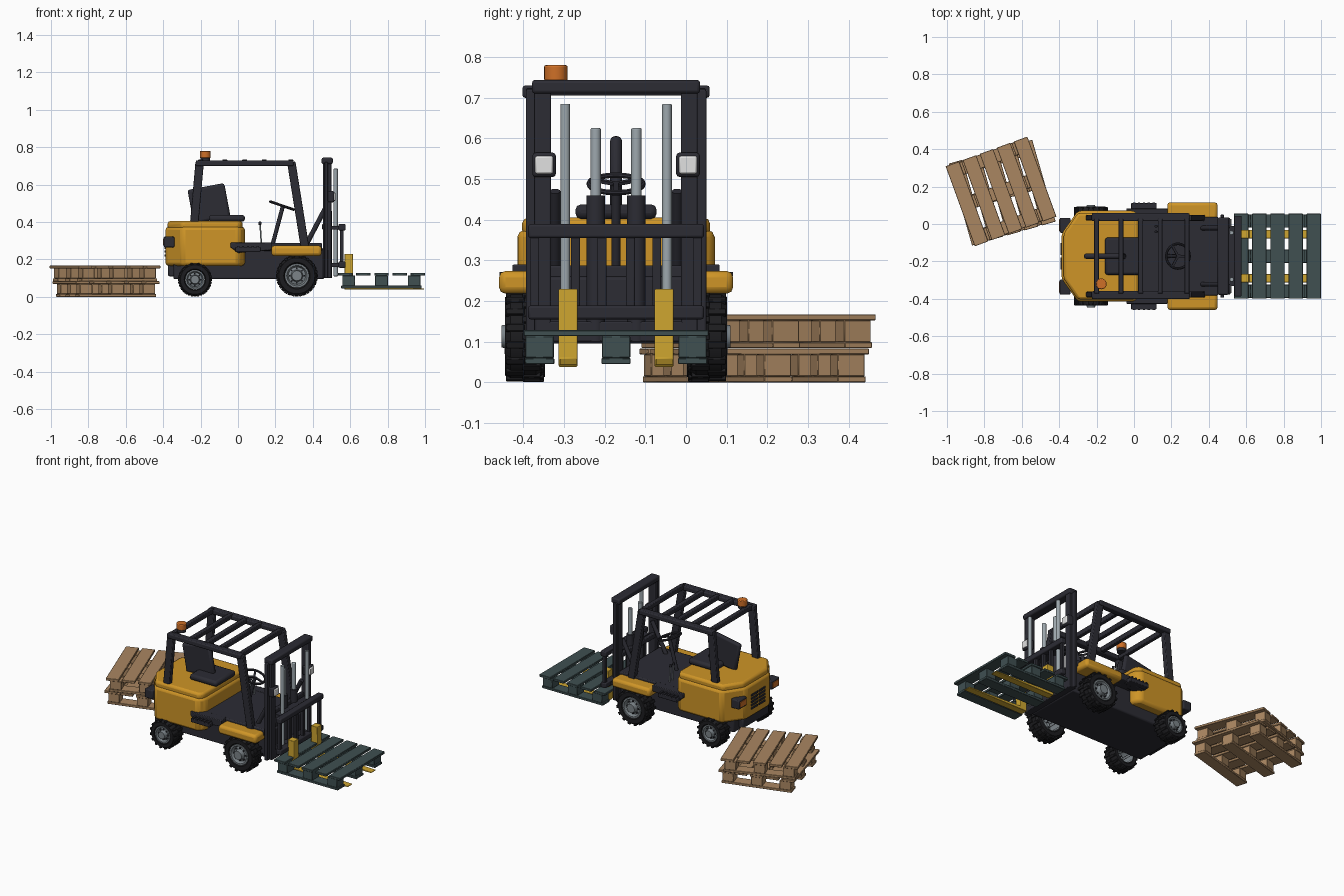
import bpy, bmesh, math
from mathutils import Vector, Matrix

default = bpy.data.objects.get("Cube")
if default:
    bpy.data.objects.remove(default)


def material(name, *rgb):
    m = bpy.data.materials.new(name)
    m.use_nodes = True
    m.diffuse_color = (*rgb, 1)
    m.node_tree.nodes["Principled BSDF"].inputs["Base Color"].default_value = (*rgb, 1)
    return m


YELLOW = material("body yellow", .62, .3, .02)
FORK = material("fork yellow", .62, .38, .03)
DARK = material("charcoal", .025, .025, .034)
RUBBER = material("rubber", .012, .012, .014)
STEEL = material("polished steel", .34, .39, .42)
RIM = material("rim grey", .2, .23, .25)
SLATE = material("slate green", .05, .08, .083)
WOOD = material("pallet wood", .4, .24, .12)
LAMP = material("lamp white", .75, .75, .75)
ORANGE = material("signal orange", .62, .16, .02)

TRUCK = Matrix.Translation((0, -.172, 0))
SIDES = (("left", 1), ("right", -1))


def finish(name, bm, mat, bevel=0, place=TRUCK, segments=2):
    bmesh.ops.recalc_face_normals(bm, faces=bm.faces)
    mesh = bpy.data.meshes.new(name)
    bm.to_mesh(mesh)
    bm.free()
    mesh.materials.append(mat)
    mesh.shade_smooth()
    mesh.set_sharp_from_angle(angle=math.radians(35))
    ob = bpy.data.objects.new(name, mesh)
    bpy.context.collection.objects.link(ob)
    ob.matrix_world = place
    if bevel:
        mod = ob.modifiers.new("rounded edges", 'BEVEL')
        mod.width, mod.segments = bevel, segments
    return ob


def add_box(bm, centre, size, turn=Matrix()):
    m = turn @ Matrix.Translation(centre) @ Matrix.Diagonal((*size, 1))
    bmesh.ops.create_cube(bm, size=1, matrix=m)


def box(name, x, y, z, mat, bevel=0):
    """Box from (low, high) ranges."""
    bm = bmesh.new()
    add_box(bm, [sum(r) / 2 for r in (x, y, z)], [abs(r[1] - r[0]) for r in (x, y, z)])
    return finish(name, bm, mat, bevel)


def prism(name, points, low, high, mat, bevel=0, axis='Z'):
    """Extrude an outline along Z (points are x, y) or Y (points are x, z)."""
    bm = bmesh.new()
    place = (lambda a, b, h: (a, b, h)) if axis == 'Z' else (lambda a, b, h: (a, h, b))
    face = bm.faces.new([bm.verts.new(place(a, b, low)) for a, b in points])
    new = bmesh.ops.extrude_face_region(bm, geom=[face])["geom"]
    shift = Vector(place(0, 0, high - low))
    bmesh.ops.translate(bm, vec=shift, verts=[v for v in new if isinstance(v, bmesh.types.BMVert)])
    return finish(name, bm, mat, bevel)


def along(p, q):
    p, q = Vector(p), Vector(q)
    turn = (q - p).to_track_quat('Z', 'Y').to_matrix().to_4x4()
    return Matrix.Translation((p + q) / 2) @ turn, (q - p).length


def beam(name, p, q, wide, deep, mat, bevel=.004):
    m, length = along(p, q)
    bm = bmesh.new()
    add_box(bm, (0, 0, 0), (wide, deep, length), m)
    return finish(name, bm, mat, bevel)


def rod(name, p, q, r, mat, sides=16, bevel=0):
    m, length = along(p, q)
    bm = bmesh.new()
    bmesh.ops.create_cone(bm, cap_ends=True, segments=sides, radius1=r, radius2=r, depth=length, matrix=m)
    return finish(name, bm, mat, bevel)


def lathe(name, profile, place, mat, steps=32):
    """Spin (radius, y) points around the Y axis."""
    bm = bmesh.new()
    verts = [bm.verts.new((r, y, 0)) for r, y in profile]
    edges = [bm.edges.new(pair) for pair in zip(verts, verts[1:])]
    bmesh.ops.spin(bm, geom=verts + edges, cent=(0, 0, 0), axis=(0, 1, 0), angle=math.tau, steps=steps)
    bmesh.ops.remove_doubles(bm, verts=bm.verts, dist=.0001)
    return finish(name, bm, mat, 0, place)


def wheel(name, x, y, r, side):
    place = TRUCK @ Matrix.Translation((x, side * y, r)) @ Matrix.Diagonal((1, side, 1, 1))
    if side < 0:
        place = TRUCK @ Matrix.Translation((x, -y, r)) @ Matrix.Rotation(math.pi, 4, 'Z')
    w, inner = .045, r * .57
    tyre = [(inner, w * .8), (inner * 1.1, w), (r * .85, w), (r * .95, w * .7)]
    tyre += [(a, -b) for a, b in reversed(tyre)]
    lathe(name + "_tyre", tyre + tyre[:1], place, RUBBER)
    # staggered tread lugs
    bm = bmesh.new()
    for k in range(32):
        turn = Matrix.Rotation(math.tau * k / 32, 4, 'Y')
        add_box(bm, (r * .93, w * (.45 if k % 2 else -.45), 0), (r * .12, w, r * .16), turn)
    finish(name + "_tread", bm, RUBBER, .002, place, 1)
    # dished rim with hub and bolts
    lathe(name + "_rim", [(inner, -w), (inner, w * .95), (inner * .85, w * .95), (inner * .72, w * .5),
          (inner * .5, w * .6), (inner * .42, w * 1.2), (0, w * 1.2)], place, RIM, 24)
    bm = bmesh.new()
    for k in range(8):
        add_box(bm, (inner * .6, w * .6, 0), (.008, .014, .008), Matrix.Rotation(math.tau * k / 8, 4, 'Y'))
    finish(name + "_bolts", bm, DARK, 0, place)


def pallet(name, place, mat):
    bm = bmesh.new()
    for k in range(-2, 3):
        add_box(bm, (k * .097, 0, .076), (.077, .455, .015))
    for j in (-1, 0, 1):
        add_box(bm, (0, j * .188, .0075), (.43, .072, .015))
        for i in (-1, 0, 1):
            add_box(bm, (i * .175, j * .188, .042), (.068, .07, .054))
    finish(name, bm, mat, .002, place, 1)


# pallets: one carried, two stacked on the ground
pallet("carried_pallet", TRUCK @ Matrix.Translation((.767, 0, .045)), SLATE)
for name, x, y, z, turn in (("lower_pallet", -.705, .168, 0, 16), ("upper_pallet", -.711, .174, .084, 20)):
    pallet(name, Matrix.Translation((x, y, z)) @ Matrix.Rotation(math.radians(turn), 4, 'Z'), WOOD)

# chassis, floor and counterweight body
box("chassis", (-.345, .46), (-.18, .18), (.095, .26), DARK, .008)
box("floor", (0, .45), (-.21, .21), (.245, .288), DARK, .006)


def plan(inset):
    half = [(.037 - inset, .2), (.005, .243 - inset), (-.3, .243 - inset), (-.388 + inset, .12)]
    return half + [(x, -y) for x, y in reversed(half)]


prism("counterweight", plan(0), .165, .375, YELLOW, .018)
prism("engine_cover", plan(.012), .36, .405, YELLOW, .014)

# rear grille and bumper
for k in range(5):
    for side, s in SIDES:
        box(f"grille_slat_{side}", (-.393, -.38), (s * .006, s * .07), (.215 + k * .021, .227 + k * .021), DARK)
box("rear_bumper", (-.375, -.33), (-.13, .13), (.11, .17), DARK, .008)

for side, s in SIDES:
    wheel("front_wheel_" + side, .315, .228, .113, s)
    wheel("rear_wheel_" + side, -.23, .22, .092, s)
    box("fender_" + side, (.178, .447), (s * .17, s * .288), (.218, .274), YELLOW, .016)
    # boarding step with ridges
    prism("step_" + side, [(-.04, .29), (.18, .29), (.18, .25), (0, .235), (-.04, .265)],
          s * .2, s * .255, DARK, .004, 'Y')
    box("step_tread_" + side, (-.015, .12), (s * .23, s * .285), (.24, .265), DARK, .004)
    for k in range(5):
        x = -.005 + k * .026
        box("step_ridge_" + side, (x, x + .012), (s * .235, s * .287), (.262, .272), DARK)
    # tail lamps
    box("tail_lamp_housing_" + side, (-.397, -.34), (s * .125, s * .205), (.265, .322), DARK, .006)
    box("tail_lamp_" + side, (-.401, -.392), (s * .135, s * .195), (.277, .31), ORANGE)
    # overhead guard
    beam("rear_pillar_" + side, (-.236, s * .205, .37), (-.205, s * .205, .72), .03, .045, DARK)
    beam("front_pillar_" + side, (.357, s * .205, .27), (.285, s * .205, .72), .032, .045, DARK)
    box("roof_rail_" + side, (-.225, .297), (s * .187, s * .23), (.7, .73), DARK, .006)
    # mast rails, tilt rams and lift rams
    box("mast_rail_" + side, (.455, .5), (s * .16, s * .2), (.1, .735), DARK, .004)
    box("mast_flange_" + side, (.462, .482), (s * .19, s * .222), (.1, .72), DARK, .004)
    rod("tilt_ram_" + side, (.36, s * .15, .27), (.465, s * .15, .47), .013, DARK)
    rod("lift_chain_rod_" + side, (.522, s * .125, .11), (.522, s * .125, .685), .012, STEEL, 16, .003)
    rod("lift_barrel_" + side, (.48, s * .05, .1), (.48, s * .05, .46), .023, DARK)
    rod("lift_piston_" + side, (.48, s * .05, .44), (.48, s * .05, .625), .013, STEEL, 16, .003)
    # headlamps
    box("headlamp_housing_" + side, (.47, .515), (s * .148, s * .206), (.505, .565), DARK, .008)
    box("headlamp_" + side, (.505, .522), (s * .155, s * .199), (.513, .557), LAMP, .005)
    # carriage uprights and forks
    for y in (.2, .1, .035):
        box("carriage_upright_" + side, (.545, .565), (s * y - .011, s * y + .011), (.155, .385), DARK, .003)
    prism("fork_" + side, [(.57, .038), (.995, .038), (.995, .044), (.615, .058), (.615, .23), (.57, .23)],
          s * .118 - .023, s * .118 + .023, FORK, .003, 'Y')

# cross members
for x in (-.2, -.07, .035, .14, .283):
    box("roof_bar", (x - .013, x + .013), (-.2, .2), (.705, .735), DARK, .004)
box("mast_top_bar", (.447, .507), (-.207, .207), (.71, .744), DARK, .008)
box("mast_middle_bar", (.45, .475), (-.17, .17), (.36, .39), DARK, .004)
box("mast_foot_bar", (.45, .5), (-.17, .17), (.1, .15), DARK, .004)
for z in (.155, .355):
    box("carriage_bar", (.537, .575), (-.216, .216), (z, z + .034), DARK, .006)
    box("carriage_roller_mount", (.49, .545), (-.16, .16), (z + .005, z + .025), DARK)

# seat
box("seat_cushion", (-.155, .037), (-.1, .1), (.402, .438), DARK, .014)
beam("seat_back", (-.138, 0, .41), (-.172, 0, .59), .03, .2, DARK, .013)

# steering wheel and column
tilt = TRUCK @ Matrix.Translation((.235, 0, .488)) @ Matrix.Rotation(math.radians(19), 4, 'Y')
ring = [(.066 + .007 * math.cos(a), .007 * math.sin(a)) for a in (k * math.tau / 8 for k in range(9))]
lathe("steering_wheel", ring, tilt @ Matrix.Rotation(math.pi / 2, 4, 'X'), DARK)
bm = bmesh.new()
for k in range(3):
    add_box(bm, (.033, 0, 0), (.066, .012, .008), Matrix.Rotation(math.tau * k / 3, 4, 'Z'))
finish("steering_spokes", bm, DARK, 0, tilt)
rod("steering_column", (.185, 0, .28), (.24, 0, .485), .011, DARK)

# control levers
for y in (.13, .16):
    rod("lever", (.125, y, .28), (.118, y, .39), .004, STEEL, 8)
    rod("lever_knob", (.118, y, .385), (.117, y, .402), .008, DARK, 10, .003)

# roof beacon
rod("beacon_base", (-.175, -.148, .725), (-.175, -.148, .745), .026, DARK)
rod("beacon", (-.175, -.148, .742), (-.175, -.148, .78), .029, ORANGE, 20, .004)
